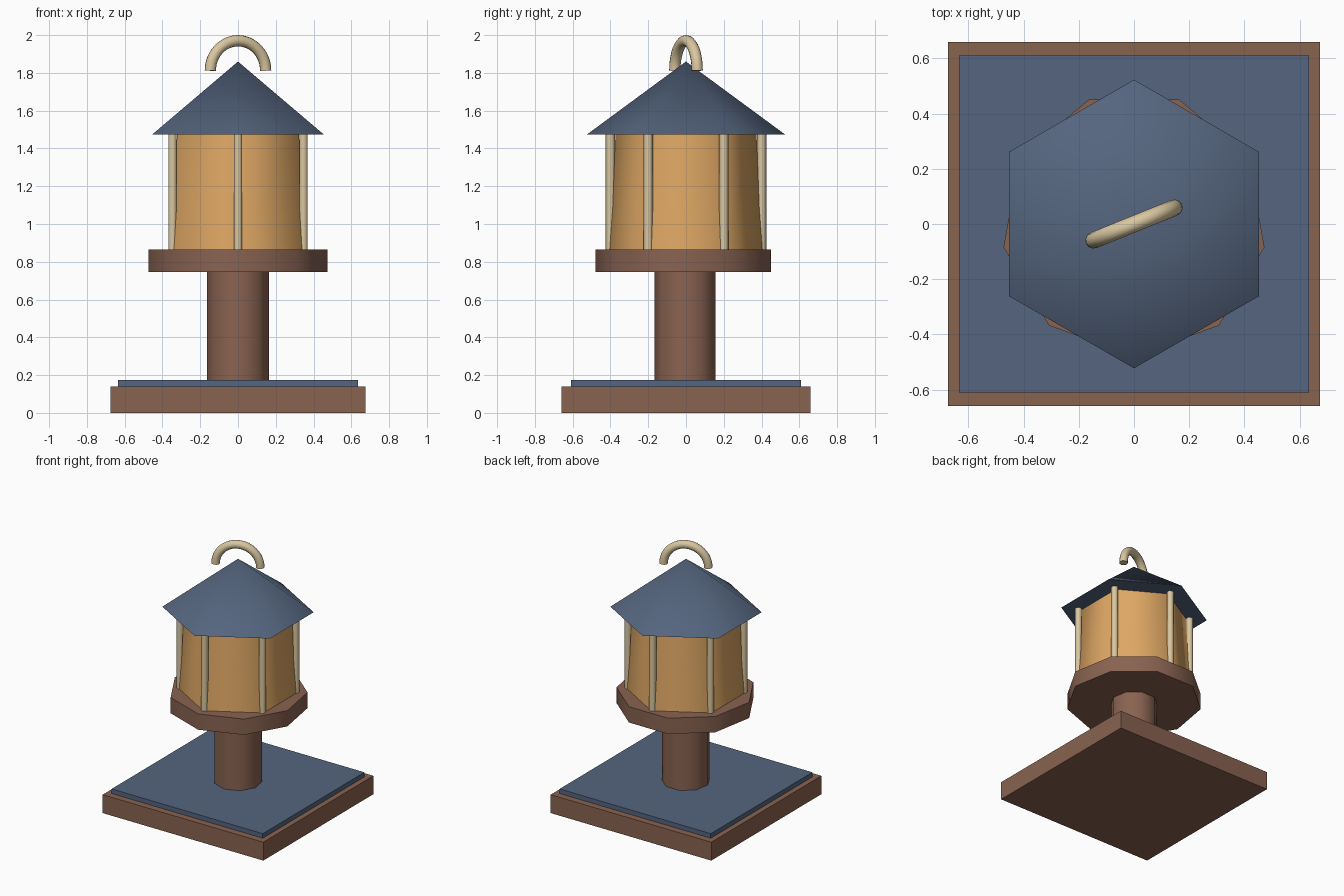
import bpy
from math import sin, cos, pi, radians

default = bpy.data.objects.get("Cube")
if default:
    bpy.data.objects.remove(default, do_unlink=True)


def material(name, rgb):
    m = bpy.data.materials.new(name)
    m.use_nodes = True
    m.diffuse_color = (*rgb, 1)
    m.node_tree.nodes["Principled BSDF"].inputs["Base Color"].default_value = (*rgb, 1)
    return m


brown = material("brown_wood", (0.25, 0.125, 0.082))
blue = material("slate_blue", (0.09, 0.13, 0.21))
amber = material("amber_glass", (0.73, 0.386, 0.127))
cream = material("cream", (0.70, 0.57, 0.35))


def select_only(obj):
    bpy.ops.object.select_all(action="DESELECT")
    obj.select_set(True)
    bpy.context.view_layer.objects.active = obj


def add_mesh(name, verts, faces, mat, at=(0, 0, 0), smooth=True):
    mesh = bpy.data.meshes.new(name)
    mesh.from_pydata(verts, [], faces)
    mesh.materials.append(mat)
    obj = bpy.data.objects.new(name, mesh)
    obj.location = at
    bpy.context.collection.objects.link(obj)
    if smooth:
        select_only(obj)
        bpy.ops.object.shade_smooth_by_angle(angle=radians(65))
    return obj


def ring(sides, radius, z):
    # first corner points to the front
    return [(radius * cos(2 * pi * i / sides - pi / 2),
             radius * sin(2 * pi * i / sides - pi / 2), z) for i in range(sides)]


def prism(name, sides, r_low, r_high, z0, z1, mat, at=(0, 0, 0)):
    n = sides
    verts = ring(n, r_low, z0) + ring(n, r_high, z1)
    faces = [(i, (i + 1) % n, n + (i + 1) % n, n + i) for i in range(n)]
    faces += [tuple(reversed(range(n))), tuple(range(n, 2 * n))]
    return add_mesh(name, verts, faces, mat, at)


def slab(name, hx, hy, z0, z1, mat):
    corners = [(-hx, -hy), (hx, -hy), (hx, hy), (-hx, hy)]
    verts = [(x, y, z) for z in (z0, z1) for x, y in corners]
    faces = [(i, (i + 1) % 4, 4 + (i + 1) % 4, 4 + i) for i in range(4)]
    faces += [(3, 2, 1, 0), (4, 5, 6, 7)]
    return add_mesh(name, verts, faces, mat, smooth=False)


# Stepped base
slab("base", 0.675, 0.66, 0, 0.14, brown)
slab("base_top", 0.635, 0.61, 0.14, 0.175, blue)

# Pedestal column and platform
prism("column", 9, 0.167, 0.167, 0.17, 0.75, brown)
prism("platform", 9, 0.48, 0.48, 0.745, 0.865, brown)

# Tapered lantern body with a post at every corner
prism("lantern_body", 6, 0.417, 0.372, 0.86, 1.48, amber)
for i, corner in enumerate(ring(6, 0.4, 0)):
    prism(f"post_{i + 1}", 6, 0.025, 0.025, 0.86, 1.48, cream, corner)

# Pyramid roof
roof_verts = ring(6, 0.523, 1.475) + [(0, 0, 1.86)]
roof_faces = [(i, (i + 1) % 6, 6) for i in range(6)] + [tuple(reversed(range(6)))]
add_mesh("roof", roof_verts, roof_faces, blue)

# Half-ring handle, turned about the vertical axis
curve = bpy.data.curves.new("handle", "CURVE")
curve.dimensions = "3D"
curve.bevel_depth = 0.03
curve.bevel_resolution = 4
curve.use_fill_caps = True
spline = curve.splines.new("POLY")
steps = 24
spline.points.add(steps)
for i, p in enumerate(spline.points):
    a = pi * i / steps
    p.co = (0.158 * cos(a), 0, 0.158 * sin(a), 1)
curve.materials.append(cream)
handle = bpy.data.objects.new("handle", curve)
handle.location = (0, 0, 1.812)
handle.rotation_euler.z = radians(22)
bpy.context.collection.objects.link(handle)
select_only(handle)
bpy.ops.object.convert(target="MESH")
bpy.ops.object.shade_smooth_by_angle(angle=radians(65))
